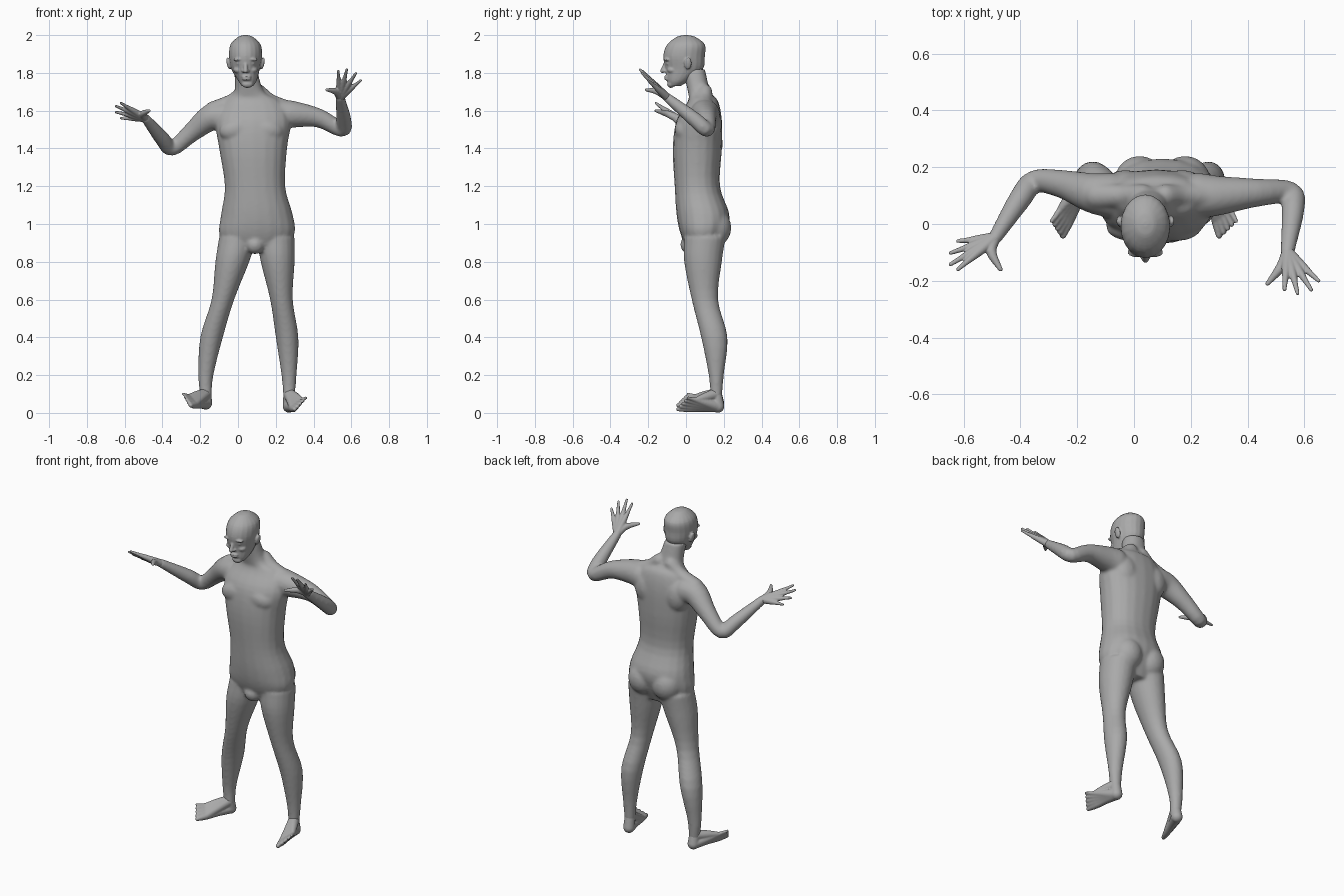
import bpy
import bmesh
import math
from mathutils import Vector, Matrix

SIDES = 20
GREY = (0.4, 0.4, 0.4, 1)

old_cube = bpy.data.objects.get("Cube")
if old_cube:
    bpy.data.objects.remove(old_cube, do_unlink=True)

skin = bpy.data.materials.new("matte grey")
skin.use_nodes = True
skin.diffuse_color = GREY
skin.node_tree.nodes["Principled BSDF"].inputs["Base Color"].default_value = GREY


def smooth_stations(stations, steps=4):
    """Catmull-Rom interpolation through tuples of any length."""
    points = [Vector(station) for station in stations]
    before = points[0] * 2 - points[1]
    after = points[-1] * 2 - points[-2]
    padded = [before, *points, after]
    result = []
    for a, b, c, d in zip(padded, padded[1:], padded[2:], padded[3:]):
        for step in range(steps):
            t = step / steps
            slope_in, slope_out = (c - a) / 2, (d - b) / 2
            rise = c - b
            result.append(b + slope_in * t + (3 * rise - 2 * slope_in - slope_out) * t * t
                          + (slope_in + slope_out - 2 * rise) * t * t * t)
    return result + [points[-1]]


def skin_rings(bm, rings):
    """Bridge equal rings of points and close both ends."""
    rings = [[bm.verts.new(point) for point in ring] for ring in rings]
    faces = [bm.faces.new(rings[0]), bm.faces.new(rings[-1])]
    for low, high in zip(rings, rings[1:]):
        for i in range(SIDES):
            j = (i + 1) % SIDES
            faces.append(bm.faces.new((low[i], low[j], high[j], high[i])))
    bmesh.ops.recalc_face_normals(bm, faces=faces)


def circle():
    angles = [math.tau * i / SIDES for i in range(SIDES)]
    return [(math.cos(angle), math.sin(angle)) for angle in angles]


def stack(bm, stations, power=1):
    """Level ovals: height, centre x, centre y, half width, half depth."""
    def squash(value):
        return math.copysign(abs(value) ** power, value)

    skin_rings(bm, [[(x + width * squash(c), y + depth * squash(s), z) for c, s in circle()]
                    for z, x, y, width, depth in smooth_stations(stations)])


def blob(bm, centre, radii, turn=0):
    """Ellipsoid, turned about y."""
    place = Matrix.Translation(centre)
    rotate = Matrix.Rotation(turn, 4, "Y")
    stretch = Matrix.Diagonal((*radii, 1))
    bmesh.ops.create_icosphere(bm, subdivisions=3, radius=1, matrix=place @ rotate @ stretch)


def tube(bm, points, radii):
    """Round limb along a path, with ball ends."""
    path = smooth_stations([(*point, radius) for point, radius in zip(points, radii)])
    side, rings = None, []
    for i, station in enumerate(path):
        ahead = path[min(i + 1, len(path) - 1)]
        behind = path[max(i - 1, 0)]
        tangent = (ahead.xyz - behind.xyz).normalized()
        side = side - tangent * side.dot(tangent) if side else tangent.orthogonal()
        side.normalize()
        up = tangent.cross(side)
        rings.append([station.xyz + station.w * (side * c + up * s) for c, s in circle()])
    skin_rings(bm, rings)
    for end in (path[0], path[-1]):
        blob(bm, end.xyz, [end.w] * 3)


def finish(name, bm, voxel, rounds):
    """Fuse the overlapping forms into one soft surface."""
    mesh = bpy.data.meshes.new(name)
    bm.to_mesh(mesh)
    bm.free()
    mesh.materials.append(skin)
    figure_part = bpy.data.objects.new(name, mesh)
    bpy.context.collection.objects.link(figure_part)
    fuse = figure_part.modifiers.new("fuse", "REMESH")
    fuse.mode = "VOXEL"
    fuse.voxel_size = voxel
    fuse.use_smooth_shade = True
    soften = figure_part.modifiers.new("soften", "SMOOTH")
    soften.factor = 0.5
    soften.iterations = rounds


# Trunk and neck
body = bmesh.new()
stack(body, [(0.86, 0.09, 0.09, 0.15, 0.08), (0.95, 0.1, 0.09, 0.2, 0.12),
             (1.05, 0.1, 0.09, 0.19, 0.14), (1.2, 0.09, 0.06, 0.16, 0.12),
             (1.4, 0.08, 0.06, 0.18, 0.13), (1.55, 0.08, 0.07, 0.2, 0.12),
             (1.65, 0.08, 0.09, 0.15, 0.08), (1.7, 0.06, 0.07, 0.08, 0.06),
             (1.82, 0.04, 0.04, 0.06, 0.06)], power=0.9)

# Chest, shoulder blade, seat and shoulder slope on either side of the midline
for side in (-1, 1):
    blob(body, (0.07 + side * 0.08, -0.01, 1.5), (0.09, 0.05, 0.06), side * 0.2)
    blob(body, (0.07 + side * 0.1, 0.13, 1.53), (0.08, 0.06, 0.1), side * 0.2)
    blob(body, (0.1 + side * 0.08, 0.15, 0.98), (0.09, 0.09, 0.1))
    tube(body, [(0.07 + side * reach, 0.1, z) for reach, z in ((0.04, 1.7), (0.1, 1.65), (0.2, 1.6))],
         (0.04, 0.04, 0.05))
blob(body, (0.09, 0.02, 0.89), (0.05, 0.05, 0.05))

# Legs share heights and girths and differ only in their sideways course
leg_girth = [(0.93, 0.1, 0.1, 0.11), (0.8, 0.09, 0.09, 0.1), (0.6, 0.1, 0.06, 0.07),
             (0.4, 0.15, 0.06, 0.07), (0.2, 0.16, 0.04, 0.04), (0.08, 0.16, 0.03, 0.03)]
right_course = (0, -0.03, -0.08, -0.14, -0.17, -0.17)
left_course = (0.2, 0.21, 0.23, 0.26, 0.27, 0.27)
for course in (right_course, left_course):
    stack(body, [(z, x, y, width, depth) for x, (z, y, width, depth) in zip(course, leg_girth)])

# Arms from inside the shoulder, round the elbow to the wrist
arm_girth = (0.08, 0.07, 0.05, 0.04, 0.04, 0.025)
right_wrist = Vector((-0.49, -0.05, 1.56))
left_wrist = Vector((0.54, -0.1, 1.67))
tube(body, [(-0.08, 0.1, 1.57), (-0.15, 0.11, 1.56), (-0.25, 0.14, 1.48),
            (-0.35, 0.15, 1.4), (-0.4, 0.09, 1.45), right_wrist], arm_girth)
tube(body, [(0.23, 0.1, 1.58), (0.3, 0.1, 1.58), (0.43, 0.11, 1.56),
            (0.55, 0.11, 1.5), (0.56, 0.05, 1.55), left_wrist], arm_girth)
finish("body", body, 0.009, 6)


def hand(name, wrist, thumb, index, little):
    """Four fingers fan out from the wrist, the middle two longer, and a thumb."""
    bm = bmesh.new()
    thumb, index, little = Vector(thumb), Vector(index), Vector(little)
    for finger in range(4):
        tip = index.lerp(little, finger / 3)
        if finger in (1, 2):
            tip = wrist + (tip - wrist) * 1.2
        tube(bm, [wrist, wrist.lerp(tip, 0.5), wrist.lerp(tip, 0.75), tip],
             (0.022, 0.015, 0.01, 0.007))
    root = wrist.lerp(index, 0.2)
    tube(bm, [wrist, root.lerp(thumb, 0.3), thumb], (0.02, 0.018, 0.008))
    finish(name, bm, 0.004, 2)


hand("right_hand", right_wrist, (-0.47, -0.16, 1.6), (-0.62, -0.16, 1.64), (-0.62, -0.06, 1.56))
hand("left_hand", left_wrist, (0.47, -0.21, 1.71), (0.53, -0.23, 1.81), (0.65, -0.2, 1.76))


def foot(name, ankle, heel, big_toe, little_toe):
    """Five rays run from the heel and the ankle to the toes."""
    bm = bmesh.new()
    ankle, heel = Vector(ankle), Vector(heel)
    big_toe, little_toe = Vector(big_toe), Vector(little_toe)
    for toe in range(5):
        tip = big_toe.lerp(little_toe, toe / 4)
        ball = heel.lerp(tip, 0.75)
        thick = 0.02 - 0.002 * toe
        tube(bm, [heel, heel.lerp(tip, 0.4), ball, tip], (0.032, 0.023, thick, thick * 0.6))
        tube(bm, [ankle, ankle.lerp(ball, 0.5), ball], (0.03, 0.024, thick))
    tube(bm, [ankle, heel], (0.03, 0.033))
    finish(name, bm, 0.005, 2)


foot("right_foot", (-0.17, 0.16, 0.1), (-0.17, 0.17, 0.05), (-0.25, -0.04, 0.04), (-0.29, 0.01, 0.1))
foot("left_foot", (0.27, 0.16, 0.1), (0.27, 0.17, 0.034), (0.3, -0.04, 0.02), (0.36, 0.01, 0.08))

# Skull, jaw and chin
head = bmesh.new()
stack(head, [(1.73, 0.05, -0.06, 0.03, 0.03), (1.76, 0.05, -0.04, 0.05, 0.06),
             (1.82, 0.04, -0.01, 0.075, 0.1), (1.89, 0.04, -0.01, 0.087, 0.11),
             (1.95, 0.04, 0, 0.08, 0.1), (1.99, 0.04, 0, 0.04, 0.05), (2, 0.04, 0, 0.01, 0.01)])
blob(head, (0.05, -0.08, 1.74), (0.03, 0.02, 0.02))

# Nose and lips
tube(head, [(0.04, -0.105, 1.86), (0.04, -0.125, 1.81)], (0.009, 0.012))
for lip_height in (1.767, 1.78):
    blob(head, (0.045, -0.1, lip_height), (0.025, 0.016, 0.007))

# Brows, eyes, cheeks, nostrils and ears
for side in (-1, 1):
    eye_x = 0.04 + side * 0.034
    blob(head, (eye_x, -0.1, 1.872), (0.03, 0.017, 0.009), side * 0.1)
    blob(head, (eye_x, -0.095, 1.85), (0.015, 0.011, 0.008))
    blob(head, (eye_x, -0.07, 1.815), (0.03, 0.03, 0.02))
    blob(head, (0.04 + side * 0.012, -0.112, 1.81), (0.009, 0.012, 0.008))
    blob(head, (0.04 + side * 0.09, 0.01, 1.85), (0.01, 0.02, 0.033), side * 0.2)
finish("head", head, 0.005, 2)
